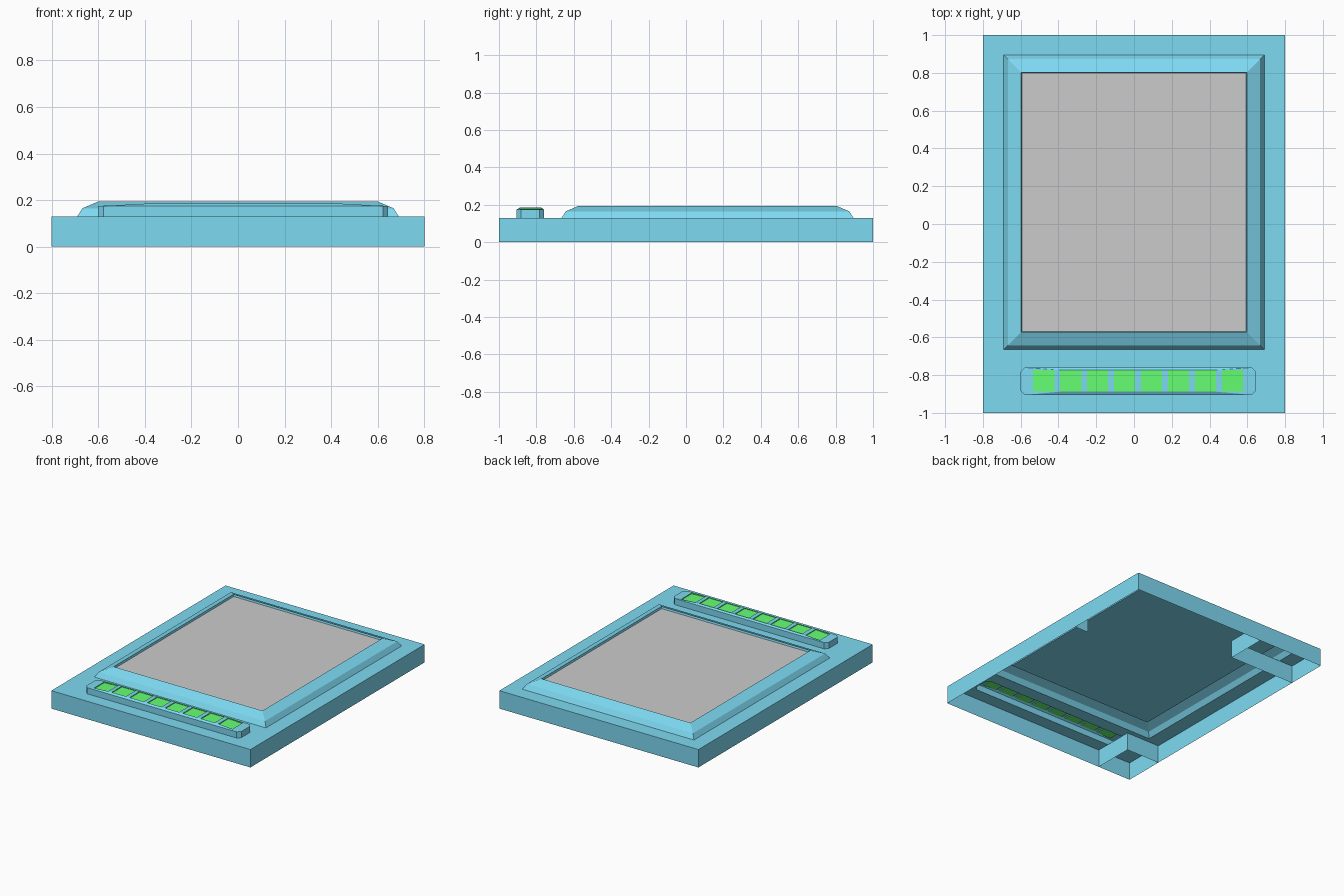
import bpy, bmesh
from mathutils import Vector

if "Cube" in bpy.data.objects:
    bpy.data.objects.remove(bpy.data.objects["Cube"])


def material(name, rgb):
    m = bpy.data.materials.new(name)
    m.diffuse_color = (*rgb, 1)
    m.use_nodes = True
    m.node_tree.nodes["Principled BSDF"].inputs["Base Color"].default_value = m.diffuse_color
    return m


blue = material("blue_plastic", (0.21, 0.70, 0.89))
green = material("green_button", (0.13, 1.0, 0.17))


def finish(name, bm, mat=None):
    bmesh.ops.remove_doubles(bm, verts=bm.verts, dist=1e-5)
    bmesh.ops.recalc_face_normals(bm, faces=bm.faces)
    # the upward facing sheets should point up
    if sum(f.normal.z * f.calc_area() for f in bm.faces) < 0:
        bmesh.ops.reverse_faces(bm, faces=bm.faces)
    me = bpy.data.meshes.new(name)
    bm.to_mesh(me)
    bm.free()
    ob = bpy.data.objects.new(name, me)
    bpy.context.collection.objects.link(ob)
    if mat:
        me.materials.append(mat)
    return ob


def rect(x0, x1, y0, y1):
    return [(x0, y0), (x1, y0), (x1, y1), (x0, y1)]


def poly(bm, pts):
    return bm.faces.new([bm.verts.new(p) for p in pts])


def bridge(bm, lo, hi):
    for i in range(len(lo)):
        j = (i + 1) % len(lo)
        poly(bm, [lo[i], lo[j], hi[j], hi[i]])


def at(loop, z):
    return [(x, y, z) for x, y in loop]


def fill(bm, loops):
    edges = []
    for loop in loops:
        vs = [bm.verts.new(p) for p in loop]
        edges += [bm.edges.new((vs[i], vs[(i + 1) % len(vs)])) for i in range(len(vs))]
    bmesh.ops.triangle_fill(bm, edges=edges, use_beauty=True, use_dissolve=False,
                            normal=Vector((0, 0, 1)))


TOP = 0.13
BX0, BX1, BY0, BY1, C = -0.60, 0.645, -0.905, -0.76, 0.022
bar = [(BX0 + C, BY0), (BX1 - C, BY0), (BX1, BY0 + C), (BX1, BY1 - C),
       (BX1 - C, BY1), (BX0 + C, BY1), (BX0, BY1 - C), (BX0, BY0 + C)]


def bezel_rect(inset):
    return rect(-0.69 + inset, 0.69 - inset, -0.665 + inset, 0.895 - inset)


# body: open-bottomed tray with openings under the bezel and button bar
bm = bmesh.new()
outer = rect(-0.8, 0.8, -1, 1)
bridge(bm, at(outer, 0), at(outer, TOP))
fill(bm, [at(outer, TOP), at(bezel_rect(0), TOP), at(bar, TOP)])
finish("body_shell", bm, blue)

# inner partitions that close off the left corners, plus a short rib on the right
for name, path in {
    "front_corner_partition": [(-0.53, -1), (-0.53, -0.7), (-0.8, -0.7)],
    "back_corner_partition": [(-0.8, 0.7), (-0.27, 0.7), (-0.27, 1)],
    "side_rib": [(0.69, 0.34), (0.8, 0.34)],
}.items():
    bm = bmesh.new()
    for a, b in zip(path, path[1:]):
        poly(bm, [(*a, 0), (*b, 0), (*b, TOP), (*a, TOP)])
    finish(name, bm, blue)

# bezel: stepped, mitred frame with a recessed floor
bm = bmesh.new()
steps = [(0, TOP), (0.022, 0.165), (0.092, 0.195), (0.096, 0.178)]
for (i0, z0), (i1, z1) in zip(steps, steps[1:]):
    bridge(bm, at(bezel_rect(i0), z0), at(bezel_rect(i1), z1))
poly(bm, at(bezel_rect(0.096), 0.178))
finish("screen_bezel", bm, blue)

# screen
bm = bmesh.new()
poly(bm, at(bezel_rect(0.0965), 0.182))
finish("screen", bm)


# button bar: top drops slightly towards both ends
def bar_z(x):
    return 0.185 - 0.010 * min(1, max(0, abs(x - 0.0225) - 0.42) / 0.18)


def on_top(loop, drop=0):
    return [(x, y, bar_z(x) - drop) for x, y in loop]


N, W, PITCH, FIRST = 8, 0.113, 0.1428, -0.535
Y0, Y1 = -0.888, -0.772
cells = [(FIRST + i * PITCH, FIRST + i * PITCH + W) for i in range(N)]
bm = bmesh.new()
bridge(bm, at(bar, TOP), on_top(bar))
fill(bm, [on_top(bar)] + [on_top(rect(a, b, Y0, Y1)) for a, b in cells])
finish("button_bar", bm, blue)

# buttons: shallow recessed pads
for i, (a, b) in enumerate(cells):
    bm = bmesh.new()
    r = rect(a, b, Y0, Y1)
    bridge(bm, on_top(r, 0.006), on_top(r))
    poly(bm, on_top(r, 0.006))
    finish(f"button_{i + 1}", bm, green)
